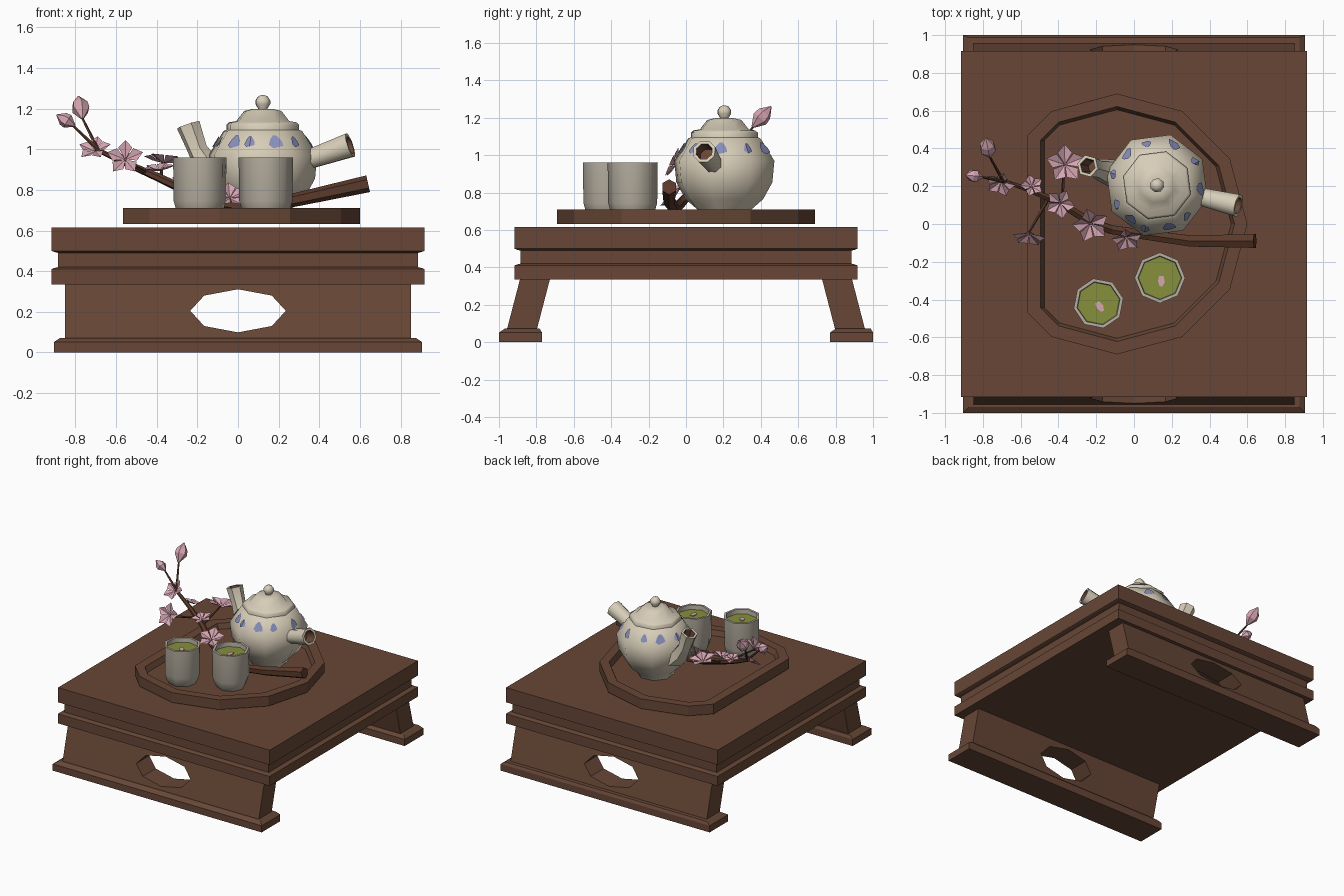
import bpy, bmesh, math
from mathutils import Vector

if "Cube" in bpy.data.objects:
    bpy.data.objects.remove(bpy.data.objects["Cube"])

def material(name, rgb):
    m = bpy.data.materials.new(name)
    m.diffuse_color = (*rgb, 1)
    m.use_nodes = True
    m.node_tree.nodes["Principled BSDF"].inputs["Base Color"].default_value = m.diffuse_color
    return m

WOOD = material("brown wood", (0.135, 0.062, 0.037))
BARK = material("dark bark", (0.105, 0.042, 0.024))
CREAM = material("cream glaze", (0.68, 0.61, 0.48))
STONE = material("grey cup glaze", (0.47, 0.43, 0.355))
BLUE = material("blue motif", (0.25, 0.28, 0.50))
TEA = material("green tea", (0.24, 0.28, 0.045))
PINK = material("pink blossom", (0.68, 0.38, 0.45))

def finish(name, bm, mats, smooth=None):
    bmesh.ops.recalc_face_normals(bm, faces=bm.faces)
    me = bpy.data.meshes.new(name)
    bm.to_mesh(me)
    bm.free()
    for m in mats:
        me.materials.append(m)
    ob = bpy.data.objects.new(name, me)
    bpy.context.collection.objects.link(ob)
    if smooth:
        me.polygons.foreach_set("use_smooth", [True] * len(me.polygons))
        me.set_sharp_from_angle(angle=math.radians(smooth))
    return ob

def loft(name, rings, mats, smooth=None, second_from=99):
    """Skin equal-length rings, cap both ends; strips from second_from use material 1."""
    bm = bmesh.new()
    vs = [[bm.verts.new(p) for p in ring] for ring in rings]
    n = len(vs[0])
    bm.faces.new(vs[0])
    for k, (a, b) in enumerate(zip(vs, vs[1:])):
        for i in range(n):
            f = bm.faces.new((a[i], a[(i + 1) % n], b[(i + 1) % n], b[i]))
            f.material_index = int(k >= second_from)
    cap = bm.faces.new(vs[-1])
    cap.material_index = int(second_from < 99)
    return finish(name, bm, mats, smooth)

def circle(cx, cy, z, r, n, rot=0):
    return [(cx + r * math.cos(rot + math.tau * i / n),
             cy + r * math.sin(rot + math.tau * i / n), z) for i in range(n)]

def lathe(name, cx, cy, profile, n, rot, mats, smooth=None):
    return loft(name, [circle(cx, cy, z, r, n, rot) for r, z in profile], mats, smooth)

def tube(name, pts, n, mats, smooth=None, second_from=99, axes=None):
    """pts are (x, y, z, radius)"""
    P = [Vector(p[:3]) for p in pts]
    rings = []
    for i, p in enumerate(P):
        d = Vector(axes) if axes else P[min(i + 1, len(P) - 1)] - P[max(i - 1, 0)]
        d.normalize()
        u = d.cross(Vector((0, 0, 1)) if abs(d.z) < .95 else Vector((0, 1, 0))).normalized()
        v = d.cross(u)
        rings.append([p + pts[i][3] * (u * math.cos(math.tau * (k + .5) / n) +
                                       v * math.sin(math.tau * (k + .5) / n)) for k in range(n)])
    return loft(name, rings, mats, smooth, second_from)

def rect(x, y0, y1, z):
    return [(-x, y0, z), (x, y0, z), (x, y1, z), (-x, y1, z)]

# table top: two slabs with a recessed band between
loft("table_top", [rect(s, -s, s, z) for s, z in (
    (.917, .335), (.917, .41), (.905, .415), (.885, .42), (.885, .49),
    (.905, .495), (.917, .50), (.917, .615))], [WOOD])

# splayed end legs with an eight-sided opening, on chamfered feet
for side, label in ((-1, "front"), (1, "back")):
    bm = bmesh.new()
    loops = []
    for depth in (0, .16):
        for inner in (False, True):
            loop = []
            for k in range(8):
                c, s = math.cos(k * math.pi / 4), math.sin(k * math.pi / 4)
                if inner:
                    x, z = .235 * c, .205 + .106 * s
                else:
                    x = .85 * (round(c * 1.2))
                    z = .205 + (.13 if s > 0 else .145) * round(s * 1.2)
                y = -.888 - (.335 - z) * .26 + depth
                loop.append(bm.verts.new((x, -side * y, z)))
            loops.append(loop)
    of, hf, ob_, hb = loops
    for k in range(8):
        j = (k + 1) % 8
        for a, b in ((of, hf), (ob_, hb), (of, ob_), (hf, hb)):
            bm.faces.new((a[k], a[j], b[j], b[k]))
    finish(label + "_leg", bm, [WOOD])
    ys = sorted((side * 1.0, side * .77))
    loft(label + "_foot", [rect(.905, ys[0], ys[1], 0), rect(.905, ys[0], ys[1], .052),
                           rect(.875, ys[0] + .03, ys[1] - .012, .072)], [WOOD])

# tray: twelve-sided disc with one side cut straight
def tray_ring(r, xmin, z):
    pts = [(-.09 + r * math.cos(math.radians(a)), r * math.sin(math.radians(a)), z)
           for a in range(-120, 121, 30)]
    y = r * .866 + (xmin + .09 + r * .5)      # 45 degree edge reaches the cut
    return pts + [(xmin, y, z), (xmin, -y, z)]

loft("tray", [tray_ring(.69, -.566, .633), tray_ring(.69, -.566, .71),
              tray_ring(.622, -.495, .71), tray_ring(.605, -.475, .67)], [WOOD])

# teapot
TX, TY, ROT = .122, .205, math.radians(-15)
lathe("teapot_body", TX, TY, [(.13, .67), (.15, .71), (.215, .765), (.266, .855), (.277, .97),
                              (.20, 1.09), (.17, 1.10)], 8, ROT, [CREAM], 50)
lathe("teapot_lid", TX, TY, [(.185, 1.085), (.185, 1.12), (.172, 1.132), (.135, 1.138),
                             (.095, 1.188), (.05, 1.198)], 8, ROT, [CREAM], 50)
lathe("lid_knob", TX, TY, [(.02, 1.18), (.024, 1.20), (.038, 1.222), (.038, 1.24),
                           (.024, 1.26), (.008, 1.266)], 8, ROT, [CREAM], 50)
tube("spout", [(-.07, .257, .85, .085), (-.15, .28, .92, .068), (-.2, .295, 1.0, .05),
               (-.245, .307, 1.12, .06), (-.245, .307, 1.12, .043), (-.215, .30, 1.04, .03)],
     6, [CREAM, WOOD], 50, 4, axes=(-.3, .08, .9))
tube("teapot_handle", [(.32, .153, .94, .048), (.552, .097, 1.02, .064),
                       (.552, .097, 1.02, .046), (.48, .114, .995, .04)],
     8, [CREAM, WOOD], 50, 2, axes=(.232, -.056, .08))

# blue motifs: drawn flat in (angle, height), split at body edges, then wrapped on
bm = bmesh.new()
for i, deg in enumerate((32, 67, 104, 134, 166, -5, -46, -74, -106, -128, -155)):
    w, h = (.15, .032) if i % 2 else (.11, .027)
    shape = ((-1, -.5), (-.4, -1), (.4, -.8), (1, -.6), (.9, .1), (.35, .9), (-.2, 1), (-.7, .4))
    bm.faces.new([bm.verts.new((math.radians(deg) + w * a, 1.035 + h * b, 0)) for a, b in shape])
for k in range(-5, 6):
    bmesh.ops.bisect_plane(bm, geom=bm.verts[:] + bm.edges[:] + bm.faces[:],
                           plane_co=(math.radians(30 + 45 * k), 0, 0), plane_no=(1, 0, 0))
for v in bm.verts:
    t, z = v.co.x, v.co.y
    wedge = (t - ROT) % (math.pi / 4) - math.pi / 8
    r = (.277 - (z - .97) * .077 / .12) * math.cos(math.pi / 8) / math.cos(wedge) + .006
    v.co = (TX + r * math.cos(t), TY + r * math.sin(t), z + .002)
finish("teapot_motifs", bm, [BLUE])

# cups, tea and a floating petal in each
for i, (x, y, rot) in enumerate(((-.188, -.42, .2), (.137, -.285, 0))):
    tag = ("left", "right")[i]
    lathe(tag + "_cup", x, y, [(.10, .67), (.118, .70), (.131, .745), (.134, .96),
                               (.116, .96), (.112, .915)], 8, rot, [STONE], 50)
    lathe(tag + "_tea", x, y, [(.112, .918), (.1135, .926)], 8, rot, [TEA])
    a = .6 - i * .6
    petal = [(-.012, .028), (.012, .028), (.018, -.005), (.006, -.028), (-.01, -.026), (-.018, 0)]
    spin = [(x + .008 + p * math.cos(a) - q * math.sin(a),
             y - .018 + p * math.sin(a) + q * math.cos(a)) for p, q in petal]
    loft(tag + "_floating_petal", [[(p, q, z) for p, q in spin] for z in (.925, .932)], [PINK])

# blossom branch and twigs
tube("branch", [(.64, -.09, .83, .042), (.3, -.09, .755, .034), (.08, -.06, .71, .03),
                (-.12, -.03, .74, .027), (-.23, .01, .785, .025), (-.39, .11, .86, .021),
                (-.55, .18, .93, .016), (-.7, .23, 1.0, .011)], 6, [BARK])
twigs = (((-.69, .225, 1.0), (-.81, .25, 1.115)), ((-.69, .225, 1.0), (-.765, .36, 1.15)),
         ((-.38, .11, .86), (-.37, .31, .93)), ((-.45, .14, .885), (-.56, -.05, .94)))
for i, (a, b) in enumerate(twigs):
    tube(f"twig_{i + 1}", [(*a, .010), (*b, .006)], 5, [BARK])

# five-petalled flowers: position, facing, radius
flowers = (((-.365, .315, .94), (.1, .15, 1), .10), ((-.705, .22, .995), (-.2, -.65, .75), .08),
           ((-.54, .2, .955), (.1, .3, 1), .06), ((-.39, .11, .90), (-.1, -.2, 1), .078),
           ((-.555, -.06, .952), (-.1, -.9, .4), .088), ((-.23, .0, .83), (.1, -.4, .9), .095),
           ((-.04, -.075, .765), (.1, -.7, .7), .08))
for i, (pos, face, r) in enumerate(flowers):
    q = Vector(face).to_track_quat('Z', 'Y')
    bm = bmesh.new()
    for k in range(5):
        def at(rad, deg, h):
            t = math.radians(90 + 72 * k + deg)
            return bm.verts.new(Vector(pos) + q @ Vector((rad * r * math.cos(t), rad * r * math.sin(t), h * r)))
        c, tip, mid = at(0, 0, -.1), at(1.05, 0, .2), at(.6, 0, .02)
        for s in (-1, 1):
            bm.faces.new((c, at(.72, 33 * s, .22), tip, mid))
    bmesh.ops.remove_doubles(bm, verts=bm.verts, dist=.0005)
    finish(f"flower_{i + 1}", bm, [PINK])

# buds
for i, (pos, d, length, r) in enumerate((((-.775, .405, 1.205), (-.02, .10, .11), .15, .045),
                                         ((-.847, .255, 1.142), (-.1, .01, .06), .105, .036))):
    p, d = Vector(pos), Vector(d).normalized() * length
    tube(f"bud_{i + 1}", [(*(p + d * t), r * s) for t, s in
                          ((-.5, .15), (-.1, 1), (.15, .9), (.5, .08))], 6, [PINK])
